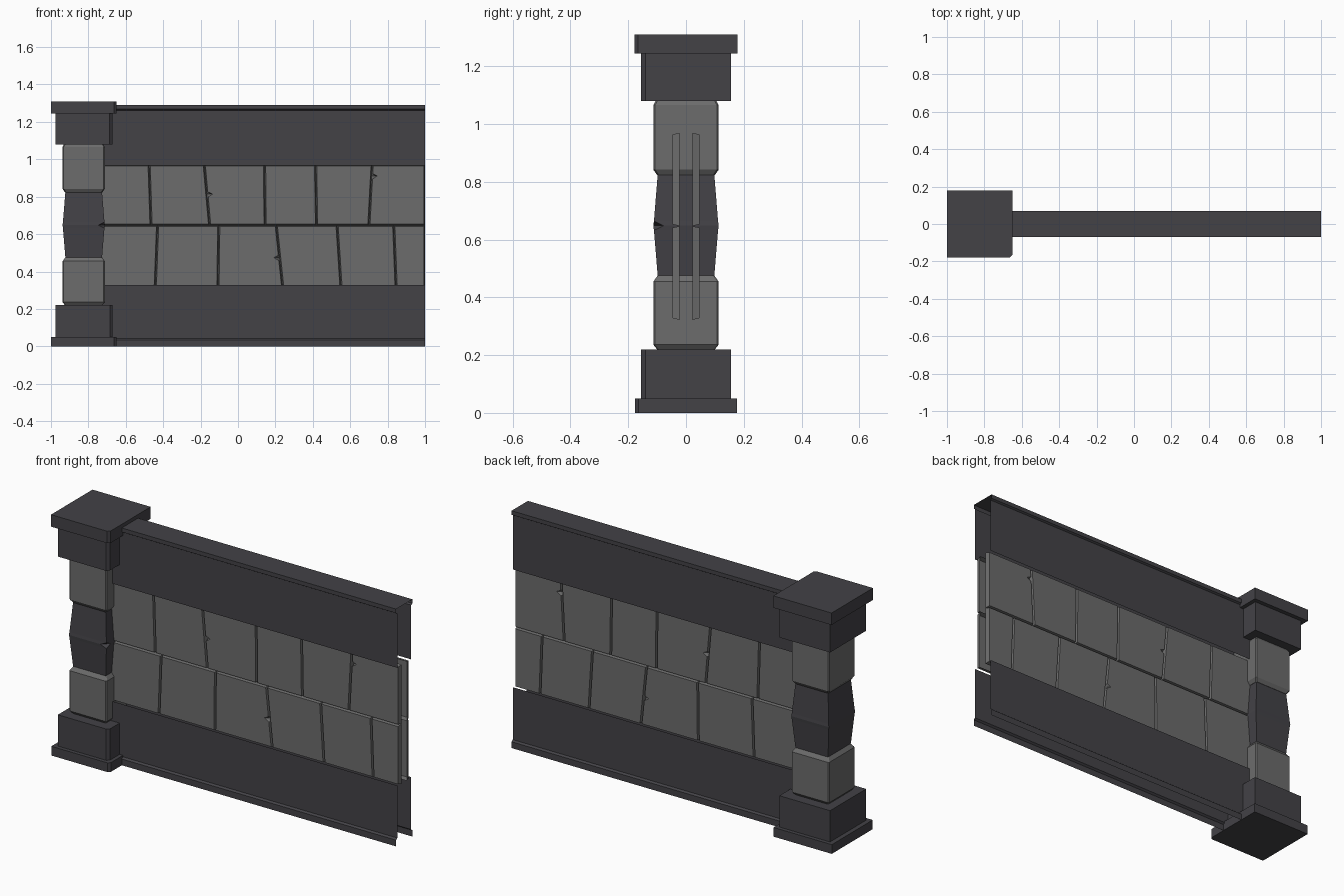
import bpy, bmesh
from mathutils import Vector

if "Cube" in bpy.data.objects:
    bpy.data.objects.remove(bpy.data.objects["Cube"])


def material(name, rgb):
    m = bpy.data.materials.new(name)
    m.diffuse_color = (*rgb, 1)
    m.use_nodes = True
    m.node_tree.nodes["Principled BSDF"].inputs["Base Color"].default_value = m.diffuse_color
    return m


DARK = material("dark_stone", (0.056, 0.054, 0.062))
GREY = material("grey_stone", (0.15, 0.15, 0.15))


def finish(name, bm, mat, mirror=False, facing=None):
    """Turn a bmesh into an object; open sheets are turned to look along 'facing'."""
    bmesh.ops.remove_doubles(bm, verts=bm.verts, dist=0.0005)
    bmesh.ops.recalc_face_normals(bm, faces=bm.faces)
    bm.normal_update()
    if facing:
        d = Vector(facing)
        if sum(f.normal.dot(d) * f.calc_area() for f in bm.faces) < 0:
            bmesh.ops.reverse_faces(bm, faces=bm.faces)
    me = bpy.data.meshes.new(name)
    bm.to_mesh(me)
    bm.free()
    me.materials.append(mat)
    ob = bpy.data.objects.new(name, me)
    bpy.context.collection.objects.link(ob)
    if mirror:
        mod = ob.modifiers.new("both_sides", 'MIRROR')
        mod.use_axis = (False, True, False)
        mod.use_mirror_merge = False
    return ob


def loft(bm, rings, closed=True, first_cap=False, last_cap=False):
    vs = [[bm.verts.new(p) for p in r] for r in rings]
    n = len(vs[0])
    for a, b in zip(vs, vs[1:]):
        for i in range(n if closed else n - 1):
            j = (i + 1) % n
            bm.faces.new((a[i], a[j], b[j], b[i]))
    if first_cap:
        bm.faces.new(vs[0])
    if last_cap:
        bm.faces.new(vs[-1])


PX = -0.825  # pillar axis


def block(name, x0, x1, hy, z0, z1, cut, mat):
    """Square block whose front right vertical corner is worn off."""
    ring = lambda z: [(x0, -hy, z), (x1 - cut, -hy, z), (x1, -hy + cut, z), (x1, hy, z), (x0, hy, z)]
    bm = bmesh.new()
    loft(bm, [ring(z0), ring(z1)], True, True, True)
    return finish(name, bm, mat)


# Pillar base and cap
block("base_slab", -1.0, -0.65, 0.176, 0.0, 0.05, 0.012, DARK)
block("base_plinth", -0.975, -0.67, 0.155, 0.05, 0.22, 0.014, DARK)
block("cap_block", -0.975, -0.672, 0.155, 1.08, 1.245, 0.014, DARK)
block("cap_slab", -1.0, -0.65, 0.178, 1.245, 1.31, 0.012, DARK)


# Light pillar stones with chamfered rims
def pillar_stone(name, levels):
    def ring(z, h):
        c = 0.006
        return [(PX + x, y, z) for x, y in (
            (-h + c, -h), (h - c, -h), (h, -h + c), (h, h - c),
            (h - c, h), (-h + c, h), (-h, h - c), (-h, -h + c))]
    bm = bmesh.new()
    loft(bm, [ring(z, h) for z, h in levels], True, True, True)
    finish(name, bm, GREY)


pillar_stone("lower_pillar_stone", ((0.22, 0.100), (0.236, 0.113), (0.455, 0.113), (0.477, 0.097)))
pillar_stone("upper_pillar_stone", ((0.823, 0.100), (0.842, 0.113), (1.066, 0.113), (1.081, 0.105)))


# Dark bulging stone in the middle, chipped on its front right corner
def mid_ring(z, h, chip):
    return [(PX - h, -h, z), (PX + h - chip, -h, z), (PX + h, -h + chip, z),
            (PX + h, h, z), (PX - h, h, z)]


bm = bmesh.new()
loft(bm, [mid_ring(*r) for r in ((0.475, 0.098, 0), (0.632, 0.111, 0), (0.648, 0.113, 0.036),
                                 (0.664, 0.111, 0), (0.825, 0.098, 0))], True, True, True)
finish("middle_pillar_stone", bm, DARK)

# Hollow wall: upper channel with coping, open at the end
X0, X1 = -0.75, 1.0
half = [(-0.06, 0.967), (-0.06, 1.262), (-0.07, 1.268), (-0.07, 1.29)]
channel = half + [(-y, z) for y, z in reversed(half)]
bm = bmesh.new()
loft(bm, [[(x, y, z) for y, z in channel] for x in (X0, X1)], False)
finish("upper_wall_and_coping", bm, DARK, facing=(0, 0, 1))

# Lower wall sheet with a small foot
foot = [(-0.07, 0), (-0.07, 0.034), (-0.06, 0.042), (-0.06, 0.327)]
bm = bmesh.new()
loft(bm, [[(x, y, z) for y, z in foot] for x in (X0, X1)], False)
finish("lower_wall", bm, DARK, mirror=True, facing=(0, -1, 0))


# Courses of brick shells; joints are (x at bottom, x at top)
def brick_course(name, z0, z1, joints, chips):
    bm = bmesh.new()
    g = 0.006
    for k, ((lb, lt), (rb, rt)) in enumerate(zip(joints, joints[1:])):
        def outline(y, g, depth):
            def side(b, t, s, key):
                pts = [(b + s * g, z0 + g)]
                if (k, key) in chips:
                    zc = chips[(k, key)]
                    for dz, d in ((-0.012, 0), (0.004, depth), (0.016, 0)):
                        z = zc + dz
                        pts.append((b + (t - b) * (z - z0) / (z1 - z0) + s * (g + d), z))
                return pts + [(t + s * g, z1 - g)]
            pts = side(lb, lt, 1, "left") + side(rb, rt, -1, "right")[::-1]
            return [(x, y, z) for x, z in pts]
        loft(bm, [outline(-0.022, 0, 0), outline(-0.036, g * 0.6, 0.012), outline(-0.047, g, 0.025)],
             True, False, True)
    finish(name, bm, GREY, mirror=True, facing=(0, -1, 0))


brick_course("upper_bricks", 0.647, 0.97,
             [(-0.75, -0.75), (-0.465, -0.475), (-0.152, -0.18), (0.145, 0.142),
              (0.42, 0.415), (0.70, 0.717), (1.0, 1.0)],
             {(2, "left"): 0.81, (5, "left"): 0.907})
brick_course("lower_bricks", 0.322, 0.647,
             [(-0.75, -0.75), (-0.442, -0.43), (-0.107, -0.103), (0.238, 0.205),
              (0.55, 0.53), (0.845, 0.833), (1.0, 1.0)],
             {(2, "right"): 0.47})
